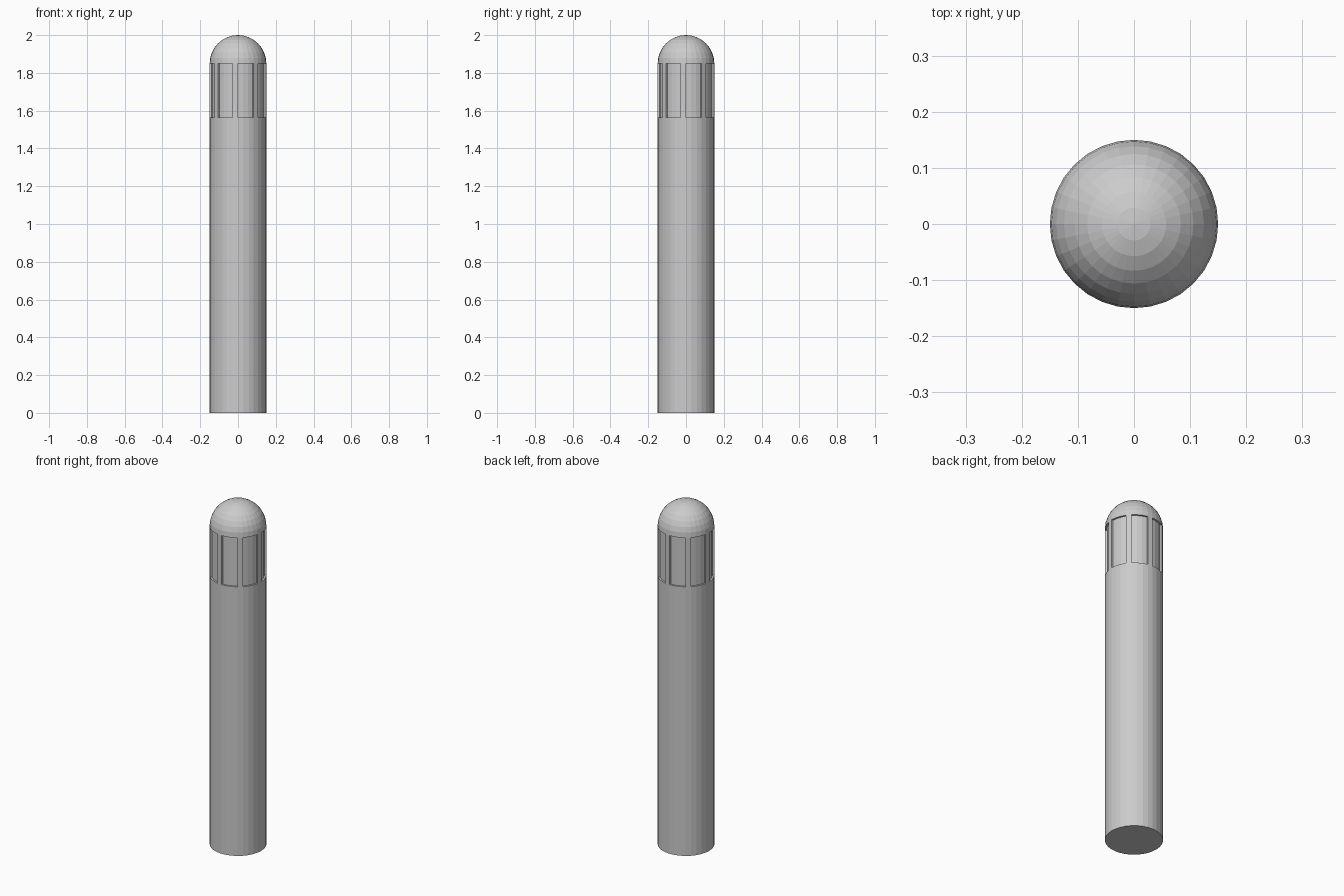
import bpy, bmesh
from math import sin, cos, pi

if "Cube" in bpy.data.objects:
    bpy.data.objects.remove(bpy.data.objects["Cube"])

SEG, R, R_CORE = 32, 0.15, 0.14
Z_SILL, Z_TOP = 1.565, 1.85

bm = bmesh.new()


def ring(r, z):
    return [bm.verts.new((r * cos(2 * pi * i / SEG), r * sin(2 * pi * i / SEG), z))
            for i in range(SEG)]


def band(lo, hi):
    return [bm.faces.new((lo[i], lo[(i + 1) % SEG], hi[(i + 1) % SEG], hi[i]))
            for i in range(SEG)]


# Post shaft with closed base
base, sill, top = ring(R, 0), ring(R, Z_SILL), ring(R, Z_TOP)
bm.faces.new(base[::-1])
band(base, sill)

# Lamp band: below the dome
lamp = band(sill, top)

# Hemispherical dome
prev = top
for k in range(1, 8):
    a = k * pi / 16
    cur = ring(R * cos(a), Z_TOP + R * sin(a))
    band(prev, cur)
    prev = cur
pole = bm.verts.new((0, 0, Z_TOP + R))
for i in range(SEG):
    bm.faces.new((prev[i], prev[(i + 1) % SEG], pole))
bm.normal_update()

# Eight recessed windows, three facets wide, leaving one-facet bars between
for w in range(0, SEG, 4):
    faces = lamp[w:w + 3]
    bmesh.ops.inset_region(bm, faces=faces, thickness=0, depth=0)
    for v in {v for f in faces for v in f.verts}:
        v.co.x *= R_CORE / R
        v.co.y *= R_CORE / R

bmesh.ops.recalc_face_normals(bm, faces=bm.faces)
mesh = bpy.data.meshes.new("bollard_light")
bm.to_mesh(mesh)
bm.free()
bpy.context.collection.objects.link(bpy.data.objects.new("bollard_light", mesh))
